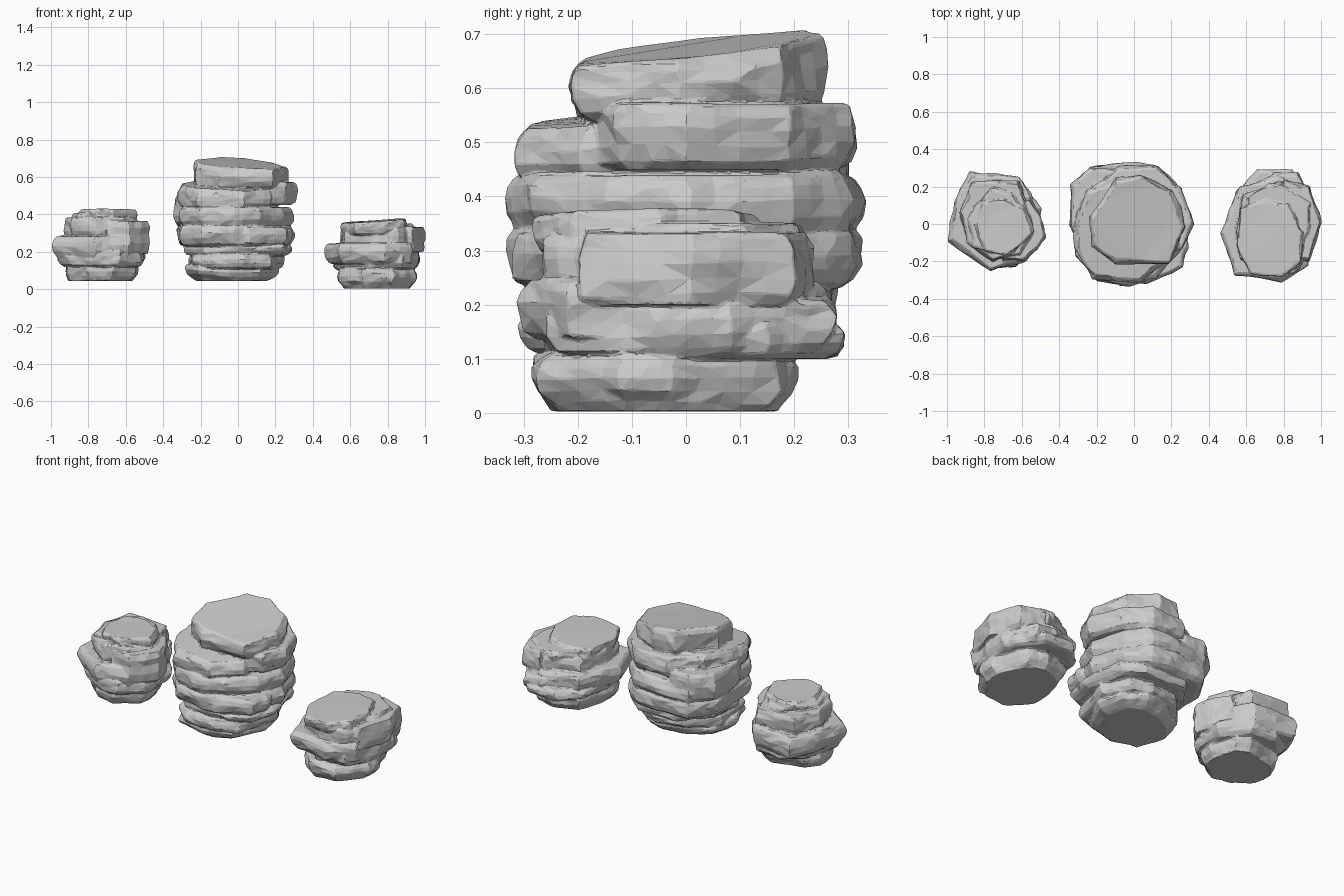
import bpy, bmesh, math, random
from mathutils import Vector, noise

if "Cube" in bpy.data.objects:
    bpy.data.objects.remove(bpy.data.objects["Cube"])

# ring profile of one rock slab: (height fraction, width fraction)
PROFILE = [(0, .87), (.12, .95), (.35, .99), (.6, 1.0), (.8, .985), (.93, .96), (1, .92)]


def outline(rng, corners=9):
    """Irregular polygon filling the -1..1 square."""
    start = rng.uniform(0, 6.28)
    pts = []
    for i in range(corners):
        a = start + (i + rng.uniform(-.28, .28)) * 2 * math.pi / corners
        c, s = math.cos(a), math.sin(a)
        r = (abs(c) ** 2.3 + abs(s) ** 2.3) ** (-1 / 2.3) * rng.uniform(.93, 1.05)
        pts.append(Vector((c * r, s * r)))
    lo = [min(p[k] for p in pts) for k in (0, 1)]
    hi = [max(p[k] for p in pts) for k in (0, 1)]
    return [Vector([2 * (p[k] - lo[k]) / (hi[k] - lo[k]) - 1 for k in (0, 1)]) for p in pts]


def box(rng, x0, x1, y0, y1):
    """Random slab outline fitted to a box."""
    return [((x0 + x1) / 2 + p.x * (x1 - x0) / 2, (y0 + y1) / 2 + p.y * (y1 - y0) / 2)
            for p in outline(rng)]


def slab(bm, pts, z0, z1, tx=0, ty=0, bottom=None):
    """Closed slab; tx, ty slope the top, bottom narrows the base."""
    n = len(pts)
    poly = [Vector(pts[i]).lerp(Vector(pts[(i + 1) % n]), j / 4)
            for i in range(n) for j in range(4)]
    c = sum(poly, Vector((0, 0))) / len(poly)
    rings = []
    for t, w in PROFILE:
        if bottom and t < .6:
            w = bottom + (1 - bottom) * math.sin(t / .6 * math.pi / 2)
        ring = []
        for p in poly:
            d = (p - c) * w
            z = z0 + (z1 - z0) * t + (tx * d.x + ty * d.y) * t
            q = Vector((c.x + d.x, c.y + d.y, z * 2))
            a, b = noise.noise_vector(q * 8), noise.noise_vector(q * 22)
            wave = noise.noise(q * 4) * .015 if 0 < t else 0
            ring.append(bm.verts.new((q.x + a.x * .014 + b.x * .009,
                                      q.y + a.y * .014 + b.y * .009,
                                      z + wave * (.5 if t == 1 else 1))))
        rings.append(ring)
    n = len(poly)
    for a, b in zip(rings, rings[1:]):
        for i in range(n):
            j = (i + 1) % n
            bm.faces.new((a[i], a[j], b[j], b[i]))
    bm.faces.new(rings[0][::-1])
    bm.faces.new(rings[-1])


def rock(name, seed, slabs):
    """Fuse slabs (box or outline, then heights) into one faceted stone."""
    rng = random.Random(seed)
    bm = bmesh.new()
    for shape, *rest in slabs:
        slab(bm, shape if isinstance(shape, list) else box(rng, *shape), *rest)
    bmesh.ops.triangulate(bm, faces=bm.faces)
    bmesh.ops.recalc_face_normals(bm, faces=bm.faces)
    me = bpy.data.meshes.new(name)
    bm.to_mesh(me)
    bm.free()
    ob = bpy.data.objects.new(name, me)
    bpy.context.collection.objects.link(ob)
    m = ob.modifiers.new("fuse", 'REMESH')
    m.mode = 'VOXEL'
    m.voxel_size = .005
    m.use_smooth_shade = False
    d = ob.modifiers.new("facets", 'DECIMATE')
    d.ratio = .05


# tall middle stack, bottom to top
mid_base = [(-.29, -.08), (-.22, -.25), (-.05, -.27), (.12, -.22), (.22, -.03),
            (.19, .13), (.06, .2), (-.1, .16), (-.24, .06)]
mid_wide = [(-.33, .16), (-.31, -.17), (-.2, -.3), (-.02, -.33), (.12, -.29),
            (.24, -.15), (.3, .0), (.24, .2), (.13, .31), (-.02, .33), (-.23, .31)]
mid_top = [(-.24, .03), (-.23, -.12), (-.1, -.21), (.19, -.21), (.28, -.01),
           (.21, .18), (.04, .26), (-.1, .24)]
rock("middle_rock", 4, [
    (mid_base, .045, .13, 0, 0, .74),
    ((-.27, .25, -.31, .22), .11, .19),
    ((-.29, .29, -.30, .27), .18, .25),
    (mid_wide, .23, .34),
    ((-.16, .29, -.32, .10), .24, .33),
    (mid_wide, .325, .44),
    ((-.34, .05, -.15, .31), .34, .50),
    ([(-.22, .2), (-.2, -.1), (.1, -.2), (.26, -.13), (.32, 0), (.25, .2), (.12, .31), (-.08, .31)],
     .45, .57),
    ((-.32, .18, -.32, .24), .43, .555, -.05, .08),
    (mid_top, .54, .675, -.06, .12),
])

# low left stack
left_wide = [(-.96, .12), (-.99, -.09), (-.77, -.25), (-.58, -.2), (-.5, -.06),
             (-.55, .15), (-.61, .25), (-.88, .28)]
left_upper = [(-.93, .06), (-.89, -.1), (-.76, -.2), (-.6, -.17), (-.54, -.04),
              (-.58, .13), (-.62, .23), (-.87, .23)]
rock("left_rock", 11, [
    ((-.93, -.53, -.21, .18), .045, .14, 0, 0, .85),
    ((-.96, -.50, -.24, .25), .12, .21),
    (left_wide, .16, .285),
    ([(-.7, -.2), (-.58, -.2), (-.47, -.07), (-.5, .04), (-.56, .14), (-.7, .1)], .19, .365),
    (left_upper, .27, .385),
    ((-.89, -.57, -.16, .19), .36, .41),
    ([(-.86, 0), (-.79, -.15), (-.66, -.17), (-.54, -.05), (-.58, .09), (-.7, .14), (-.82, .11)],
     .37, .43),
])

# low right stack
right_wide = [(.46, -.05), (.54, -.27), (.79, -.31), (.93, -.22), (.95, .03),
              (.91, .2), (.77, .26), (.57, .2)]
right_top = [(.56, .08), (.55, -.12), (.62, -.27), (.78, -.29), (.89, -.21),
             (.91, -.05), (.83, .1), (.71, .14)]
rock("right_rock", 23, [
    ((.53, .95, -.29, .21), .003, .11, 0, 0, .84),
    ((.51, .95, -.27, .29), .10, .165),
    (right_wide, .135, .245),
    ((.60, .97, -.27, .28), .11, .21),
    ((.54, .97, -.27, .23), .215, .325),
    ([(.8, -.18), (.94, -.2), (1, .01), (.94, .2), (.8, .24)], .2, .335),
    ((.59, .95, -.19, .22), .29, .35),
    (right_top, .29, .365, .07, .02),
])
